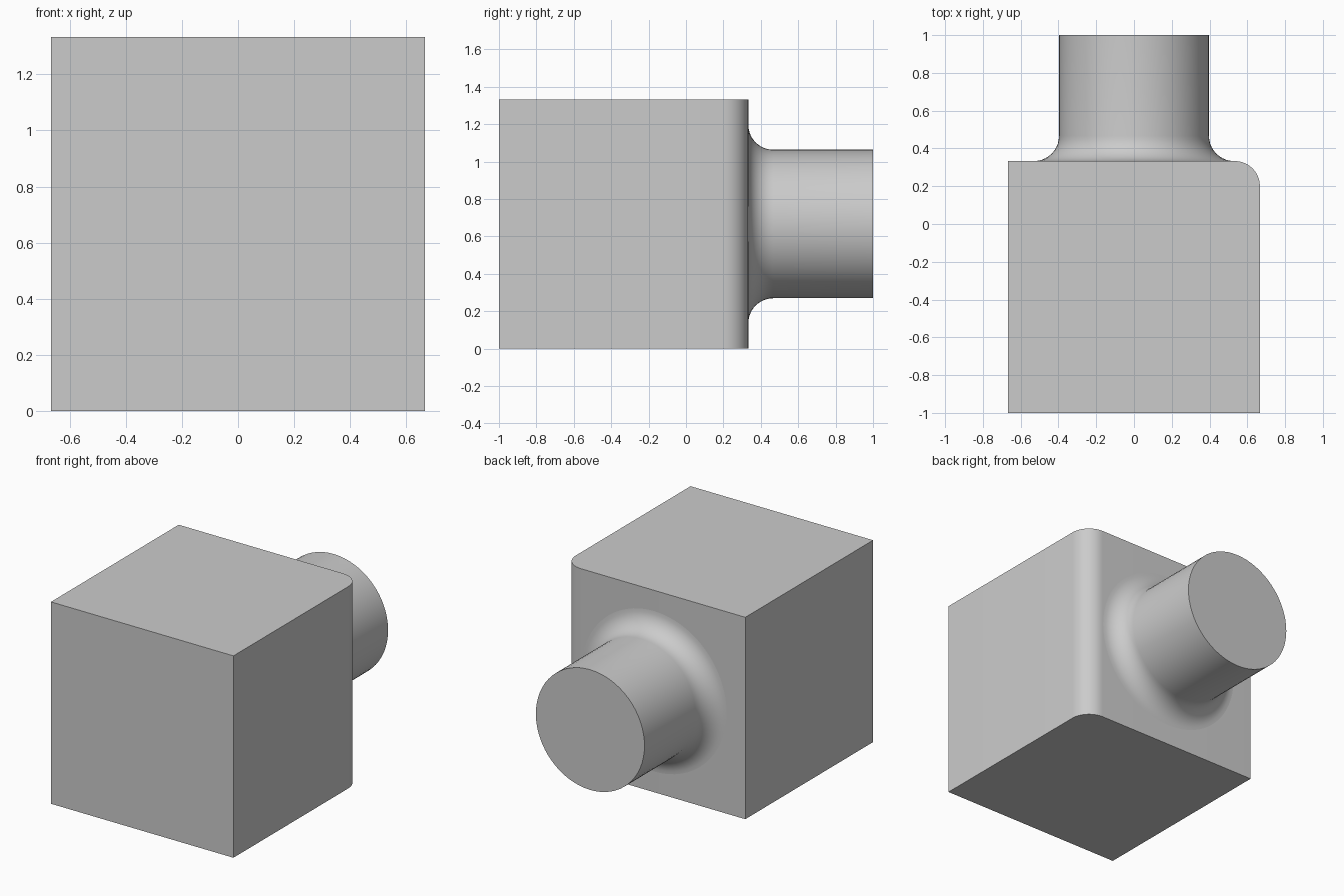
import bpy, bmesh, math
from mathutils import Matrix, Vector

if "Cube" in bpy.data.objects:
    bpy.data.objects.remove(bpy.data.objects["Cube"], do_unlink=True)

HALF = 2 / 3        # half the block's side
BACK = 1 / 3        # y of the block's back face
FILLET = 0.133      # radius of the rounded edge and the boss fillet
BOSS_R = 0.397

grey = bpy.data.materials.new("plain grey")
grey.use_nodes = True
colour = (0.6, 0.6, 0.6, 1)
grey.diffuse_color = colour
grey.node_tree.nodes["Principled BSDF"].inputs["Base Color"].default_value = colour


def finish(name, bm):
    bmesh.ops.recalc_face_normals(bm, faces=bm.faces)
    mesh = bpy.data.meshes.new(name)
    bm.to_mesh(mesh)
    bm.free()
    obj = bpy.data.objects.new(name, mesh)
    bpy.context.collection.objects.link(obj)
    mesh.materials.append(grey)
    bpy.ops.object.select_all(action='DESELECT')
    obj.select_set(True)
    bpy.context.view_layer.objects.active = obj
    bpy.ops.object.shade_smooth_by_angle(angle=math.radians(30))


# Block: a cube with one rounded upright edge
bm = bmesh.new()
bmesh.ops.create_cube(bm, size=2 * HALF,
                      matrix=Matrix.Translation((0, BACK - HALF, HALF)))
corner = [e for e in bm.edges
          if all(v.co.x > 0 and v.co.y > 0 for v in e.verts)]
bmesh.ops.bevel(bm, geom=corner, offset=FILLET, segments=10,
                profile=0.5, affect='EDGES')
finish("block", bm)

# Boss: a lathed profile that flares into the back face, closed at its end
bm = bmesh.new()
profile = []
for i in range(11):
    a = math.pi / 2 * i / 10
    profile.append((BOSS_R + FILLET * (1 - math.sin(a)),
                    BACK + FILLET * (1 - math.cos(a))))
profile.append((BOSS_R, 1.0))
verts = [bm.verts.new(Vector((r, y, HALF))) for r, y in profile]
edges = [bm.edges.new(pair) for pair in zip(verts, verts[1:])]
bmesh.ops.spin(bm, geom=verts + edges, cent=(0, 0, HALF), axis=(0, 1, 0),
               angle=2 * math.pi, steps=64, use_merge=True)
bmesh.ops.remove_doubles(bm, verts=bm.verts, dist=1e-5)
rim = [e for e in bm.edges
       if e.is_boundary and all(v.co.y > 0.99 for v in e.verts)]
bmesh.ops.contextual_create(bm, geom=rim)
finish("boss", bm)
